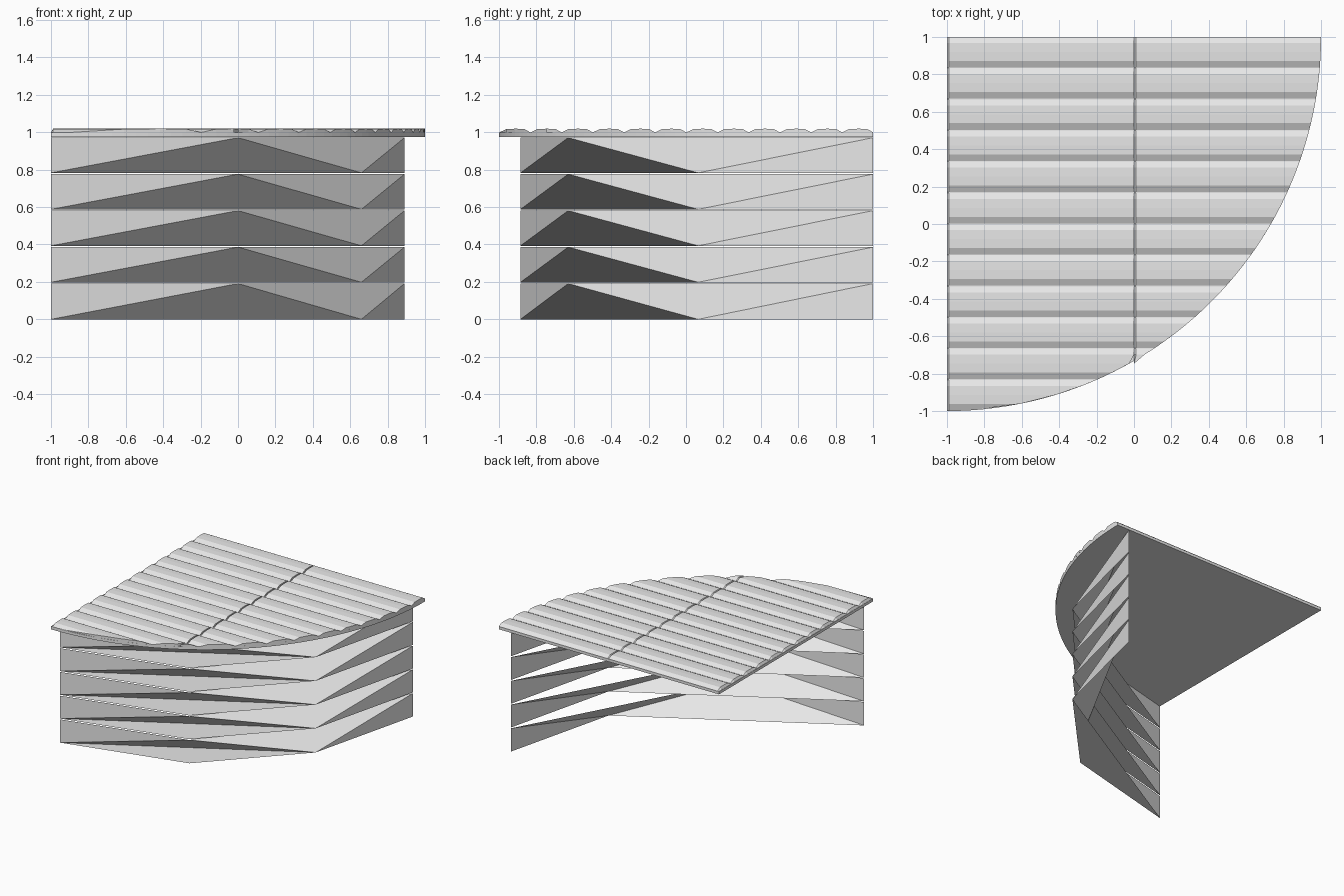
import bpy, bmesh, math

if "Cube" in bpy.data.objects:
    bpy.data.objects.remove(bpy.data.objects["Cube"])

metal = bpy.data.materials.new("light_grey_metal")
metal.diffuse_color = (0.8, 0.8, 0.8, 1)
metal.use_nodes = True
metal.node_tree.nodes["Principled BSDF"].inputs["Base Color"].default_value = metal.diffuse_color


def make(name, bm):
    bmesh.ops.remove_doubles(bm, verts=bm.verts, dist=1e-5)
    me = bpy.data.meshes.new(name)
    bm.to_mesh(me)
    bm.free()
    me.materials.append(metal)
    ob = bpy.data.objects.new(name, me)
    bpy.context.collection.objects.link(ob)
    return ob


def face(bm, pts):
    bm.faces.new([bm.verts.new(p) for p in pts])


def arc_x(y):
    # right-hand limit of the quarter disc centred on the back left corner
    return -1 + math.sqrt(max(0, 4 - (1 - y) ** 2))


# Wall: five twisted tiers, low and high outlines alternate their corners
A, D, C, E = (-1, -0.885), (0, -0.63), (0.66, 0.065), (0.89, 1)
PITCH, HEIGHT = 0.195, 0.188
for i in range(5):
    lo, hi = i * PITCH + 0.003, i * PITCH + HEIGHT + 0.003
    if i == 0:
        lo = 0
    bm = bmesh.new()
    a, c, e = (*A, lo), (*C, lo), (*E, lo)
    a2, d2, e2 = (*A, hi), (*D, hi), (*E, hi)
    for tri in ((a, d2, a2), (a, c, d2), (c, e2, d2), (c, e, e2)):
        face(bm, tri)
    face(bm, (a, (*D, lo), c))          # ledge under the overhang
    make(f"wall_tier_{i + 1}", bm)

# Flat quarter-round roof deck
bm = bmesh.new()
N = 48
rim = [(-1 + 2 * math.sin(t), 1 - 2 * math.cos(t))
       for t in (math.pi / 2 * k / N for k in range(N + 1))]
outline = [(-1, 1)] + rim
LOW, TOP = 0.975, 0.998
face(bm, [(x, y, TOP) for x, y in outline])
face(bm, [(x, y, LOW) for x, y in reversed(outline)])
for p, q in zip(outline, outline[1:] + outline[:1]):
    face(bm, ((*p, LOW), (*q, LOW), (*q, TOP), (*p, TOP)))
make("roof_deck", bm)

# Corrugated roof sheets, two side by side, trimmed to the arc
VALLEY, CREST, RIB = 1.0, 1.019, 2 / 12
profile = []
for k in range(12):
    y = 1 - k * RIB
    profile += [(y, VALLEY), (y - 0.032, CREST - 0.001), (y - 0.08, CREST),
                (y - 0.128, CREST - 0.002), (y - 0.163, VALLEY)]
profile.append((-1, VALLEY))
for name, x0, x1 in (("left_roof_sheet", -1, 0), ("right_roof_sheet", 0, 1)):
    bm = bmesh.new()
    for (ya, za), (yb, zb) in zip(profile, profile[1:]):
        ra, rb = min(x1, arc_x(ya)), min(x1, arc_x(yb))
        if ra <= x0 + 1e-4:
            continue
        rb = max(rb, x0)
        lip_a, lip_b = min(x0 + 0.012, ra), min(x0 + 0.012, rb)
        # folded-down left end, then the rib itself
        face(bm, ((x0, ya, VALLEY), (x0, yb, VALLEY), (lip_b, yb, zb), (lip_a, ya, za)))
        face(bm, ((lip_a, ya, za), (lip_b, yb, zb), (rb, yb, zb), (ra, ya, za)))
        # closed right end
        face(bm, ((ra, ya, za), (rb, yb, zb), (rb, yb, TOP), (ra, ya, TOP)))
    bmesh.ops.dissolve_degenerate(bm, edges=bm.edges, dist=1e-5)
    make(name, bm)
